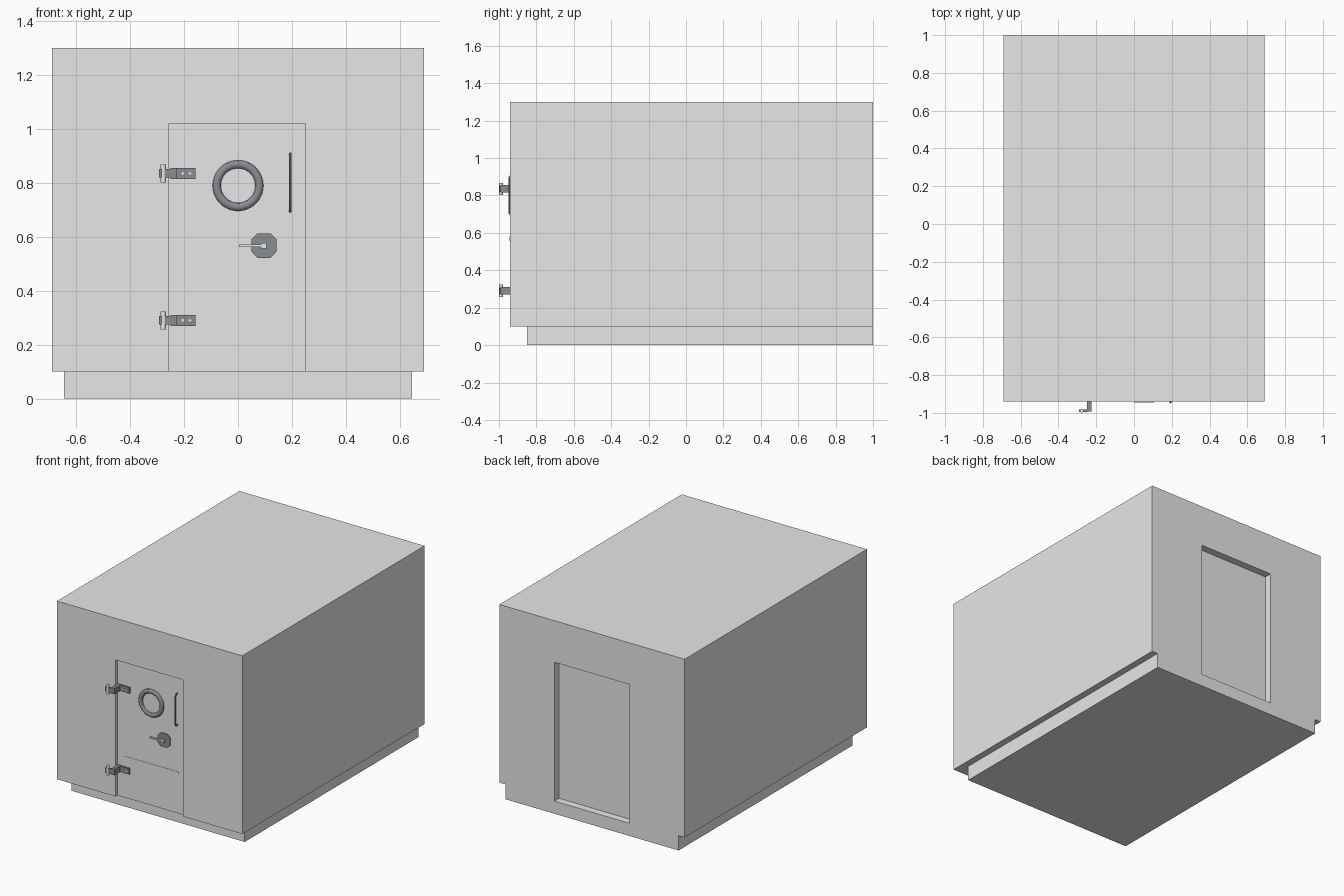
import bpy, bmesh, math
from mathutils import Matrix, Vector

cube = bpy.data.objects.get("Cube")
if cube:
    bpy.data.objects.remove(cube, do_unlink=True)


def material(name, rgb):
    m = bpy.data.materials.new(name)
    m.use_nodes = True
    colour = (*rgb, 1)
    m.diffuse_color = colour
    m.node_tree.nodes["Principled BSDF"].inputs["Base Color"].default_value = colour
    return m


WALL = material("light grey", (0.8, 0.8, 0.8))
STEEL = material("dark steel", (0.25, 0.27, 0.29))
DOOR_Y = -0.92


def finish(name, bm, mat):
    bmesh.ops.recalc_face_normals(bm, faces=bm.faces)
    me = bpy.data.meshes.new(name)
    bm.to_mesh(me)
    bm.free()
    me.materials.append(mat)
    ob = bpy.data.objects.new(name, me)
    bpy.context.collection.objects.link(ob)
    return ob


def activate(ob):
    bpy.ops.object.select_all(action='DESELECT')
    ob.select_set(True)
    bpy.context.view_layer.objects.active = ob


def smooth(ob):
    activate(ob)
    bpy.ops.object.shade_smooth_by_angle()
    return ob


def box(name, x, y, z, mat):
    """Box from (min, max) ranges."""
    lo, hi = zip(x, y, z)
    size = [b - a for a, b in zip(lo, hi)]
    centre = [(a + b) / 2 for a, b in zip(lo, hi)]
    bm = bmesh.new()
    bmesh.ops.create_cube(bm, size=1, matrix=Matrix.Translation(centre) @ Matrix.Diagonal((*size, 1)))
    return finish(name, bm, mat)


def rod(name, a, b, r, mat, sides=16):
    """Cylinder between two points."""
    a, b = Vector(a), Vector(b)
    turn = (b - a).to_track_quat('Z', 'Y').to_matrix().to_4x4()
    bm = bmesh.new()
    bmesh.ops.create_cone(bm, cap_ends=True, segments=sides, radius1=r, radius2=r,
                          depth=(b - a).length, matrix=Matrix.Translation((a + b) / 2) @ turn)
    return smooth(finish(name, bm, mat))


def chamfered_plate(name, x, z, y, depth, cut, mat):
    """Plate with clipped corners, facing the front."""
    (x0, x1), (z0, z1) = x, z
    outline = [(x0 + cut, z0), (x1 - cut, z0), (x1, z0 + cut), (x1, z1 - cut),
               (x1 - cut, z1), (x0 + cut, z1), (x0, z1 - cut), (x0, z0 + cut)]
    bm = bmesh.new()
    face = bm.faces.new([bm.verts.new((px, y, pz)) for px, pz in outline])
    moved = bmesh.ops.extrude_face_region(bm, geom=[face])["geom"]
    bmesh.ops.translate(bm, verts=[v for v in moved if isinstance(v, bmesh.types.BMVert)],
                        vec=(0, -depth, 0))
    return finish(name, bm, mat)


# Room shell and plinth, with both doorways cut
shell = box("room_shell", (-0.69, 0.69), (-0.94, 1), (0.1, 1.3), WALL)
plinth = box("plinth", (-0.645, 0.645), (-0.85, 1), (0, 0.1), WALL)
openings = [box("front_cutter", (-0.255, 0.25), (-1.1, -0.89), (0.05, 1.02), WALL),
            box("back_cutter", (-0.28, 0.28), (0.95, 1.1), (0.085, 1.02), WALL)]
for part, cutters in ((shell, openings), (plinth, openings[1:])):
    for cutter in cutters:
        cutter.hide_render = True
        mod = part.modifiers.new("doorway", 'BOOLEAN')
        mod.operation = 'DIFFERENCE'
        mod.solver = 'EXACT'
        mod.object = cutter
        activate(part)
        bpy.ops.object.modifier_apply(modifier=mod.name)
for cutter in openings:
    bpy.data.objects.remove(cutter, do_unlink=True)

# Door leaf and kick plate
box("door", (-0.255, 0.25), (DOOR_Y, -0.89), (0.1, 1.02), WALL)
chamfered_plate("kick_plate", (-0.21, 0.21), (0.17, 0.38), DOOR_Y, 0.002, 0.015, WALL)

# Porthole ring: a slightly flattened torus
bm = bmesh.new()
segments, sides = 48, 12
rings = []
for i in range(segments):
    a = math.tau * i / segments
    ring = []
    for j in range(sides):
        b = math.tau * j / sides
        r = 0.079 + 0.015 * math.cos(b)
        ring.append(bm.verts.new((r * math.cos(a), DOOR_Y + 0.014 * math.sin(b),
                                  0.79 + r * math.sin(a))))
    rings.append(ring)
for i in range(segments):
    for j in range(sides):
        here, there, k = rings[i], rings[(i + 1) % segments], (j + 1) % sides
        bm.faces.new((here[j], there[j], there[k], here[k]))
smooth(finish("porthole_ring", bm, STEEL))

# Pull handle: bent bar
curve = bpy.data.curves.new("pull_handle", 'CURVE')
curve.dimensions = '3D'
curve.bevel_depth = 0.005
curve.bevel_resolution = 2
curve.use_fill_caps = True
spline = curve.splines.new('POLY')
path = [(DOOR_Y, 0.695), (-0.937, 0.695), (-0.945, 0.71),
        (-0.945, 0.892), (-0.937, 0.907), (DOOR_Y, 0.907)]
spline.points.add(len(path) - 1)
for point, (y, z) in zip(spline.points, path):
    point.co = (0.194, y, z, 1)
handle = bpy.data.objects.new("pull_handle", curve)
bpy.context.collection.objects.link(handle)
curve.materials.append(STEEL)
activate(handle)
bpy.ops.object.convert(target='MESH')
smooth(bpy.context.object)

# Latch: clipped plate, hub and lever
chamfered_plate("latch_plate", (0.05, 0.143), (0.522, 0.613), DOOR_Y, 0.008, 0.022, STEEL)
box("latch_hub", (0.086, 0.106), (-0.944, DOOR_Y), (0.557, 0.577), WALL)
box("latch_lever", (0.003, 0.09), (-0.944, -0.936), (0.562, 0.572), WALL)

# Hinges: leaf, screws, neck, arm and pin
for tag, z in (("lower", 0.29), ("upper", 0.835)):
    band = (z - 0.02, z + 0.02)
    box(tag + "_hinge_leaf", (-0.226, -0.158), (-0.932, DOOR_Y), band, STEEL)
    box(tag + "_hinge_neck", (-0.25, -0.226), (-0.992, DOOR_Y), band, STEEL)
    box(tag + "_hinge_arm", (-0.292, -0.25), (-0.996, -0.982), (z - 0.016, z + 0.016), STEEL)
    rod(tag + "_hinge_pin", (-0.277, -0.989, z - 0.033), (-0.277, -0.989, z + 0.033), 0.01, WALL)
    for n, x in enumerate((-0.205, -0.178), 1):
        rod(f"{tag}_hinge_screw_{n}", (x, -0.93, z), (x, -0.935, z), 0.005, WALL, 12)
